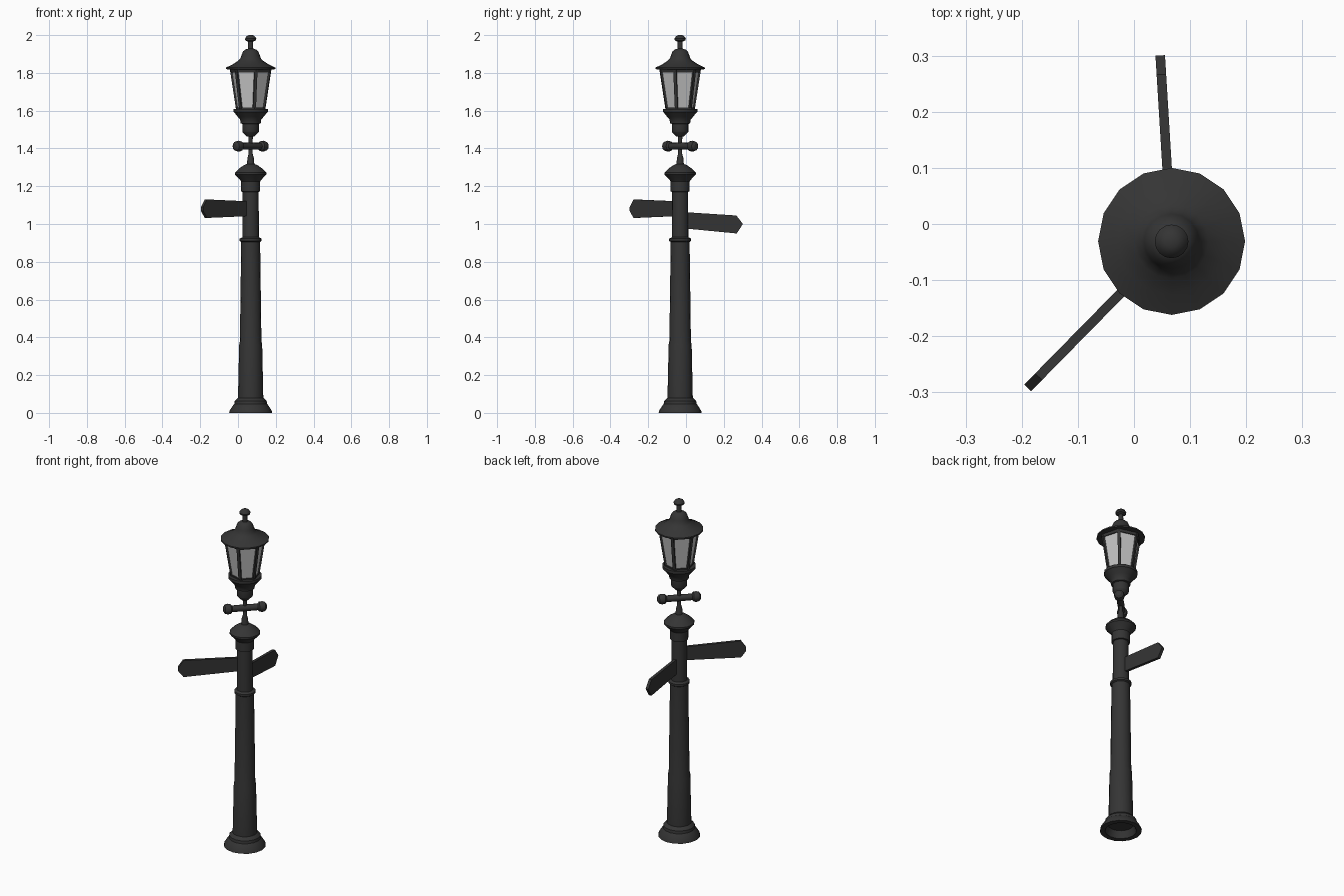
import bpy, bmesh, math
from mathutils import Vector, Matrix

if "Cube" in bpy.data.objects:
    bpy.data.objects.remove(bpy.data.objects["Cube"])

CX, CY = 0.067, -0.031          # post axis

def mat(name, c):
    m = bpy.data.materials.new(name)
    m.diffuse_color = (c, c, c, 1)
    m.use_nodes = True
    m.node_tree.nodes["Principled BSDF"].inputs["Base Color"].default_value = m.diffuse_color
    return m

IRON = mat("dark_iron", 0.035)
GLASS = mat("pale_glass", 0.56)

def finish(bm, name, material, smooth=None):
    bmesh.ops.recalc_face_normals(bm, faces=bm.faces)
    me = bpy.data.meshes.new(name)
    bm.to_mesh(me)
    bm.free()
    me.materials.append(material)
    ob = bpy.data.objects.new(name, me)
    bpy.context.collection.objects.link(ob)
    if smooth:
        bpy.ops.object.select_all(action='DESELECT')
        ob.select_set(True)
        bpy.context.view_layer.objects.active = ob
        bpy.ops.object.shade_smooth_by_angle(angle=math.radians(smooth))
    return ob

def revolve(name, profile, material=IRON, sides=16, start=0, smooth=35, xf=None):
    """Turn (radius, height) points about the post axis, or about xf's z axis."""
    bm = bmesh.new()
    rings = []
    for r, z in profile:
        rings.append([bm.verts.new((r * math.cos(start + 2 * math.pi * i / sides),
                                    r * math.sin(start + 2 * math.pi * i / sides), z))
                      for i in range(sides)])
    for a, b in zip(rings, rings[1:]):
        for i in range(sides):
            j = (i + 1) % sides
            bm.faces.new((a[i], a[j], b[j], b[i]))
    bm.faces.new(rings[0])
    bm.faces.new(rings[-1])
    bm.transform(xf or Matrix.Translation((CX, CY, 0)))
    return finish(bm, name, material, smooth)

# Base, hollow underneath
revolve("base", [(0.07, 0.04), (0.085, 0.0), (0.114, 0.0), (0.111, 0.012), (0.092, 0.042),
                 (0.087, 0.047), (0.085, 0.063), (0.07, 0.078), (0.066, 0.08)])
# Post shaft with ring and collar
revolve("post", [(0.067, 0.04), (0.067, 0.08), (0.061, 0.36), (0.057, 0.38), (0.05, 0.905),
                 (0.058, 0.91), (0.058, 0.922), (0.044, 0.93), (0.042, 1.17),
                 (0.05, 1.172), (0.05, 1.235)])
# Flared cap
revolve("post_cap", [(0.05, 1.225), (0.057, 1.235), (0.083, 1.262), (0.083, 1.272),
                     (0.062, 1.293), (0.038, 1.31), (0.02, 1.318)])
# Slim stem under the lantern
revolve("stem", [(0.02, 1.31), (0.017, 1.35), (0.011, 1.37), (0.011, 1.45),
                 (0.015, 1.48)], sides=12)

# Ladder bar on the diagonal, with knobs at both ends
half = [(0.019, 0.0), (0.018, 0.07), (0.027, 0.078), (0.029, 0.095), (0.025, 0.11), (0.012, 0.119)]
bar = [(r, -z) for r, z in reversed(half)] + half[1:]
rot = Vector((1, 1, 0)).to_track_quat('Z', 'Y').to_matrix().to_4x4()
revolve("ladder_bar", bar, sides=12, xf=Matrix.Translation((CX, CY, 1.412)) @ rot)

# Lantern cup
revolve("lantern_cup", [(0.02, 1.463), (0.042, 1.485), (0.044, 1.49), (0.044, 1.53),
                        (0.053, 1.533), (0.056, 1.553), (0.069, 1.568), (0.085, 1.588),
                        (0.091, 1.594), (0.091, 1.61)])
# Six-sided glass
A0 = math.radians(45)
revolve("lantern_glass", [(0.073, 1.605), (0.106, 1.818)], GLASS, 6, A0, None)
# Corner bars and rails of the lantern
for k in range(6):
    a = A0 + k * math.pi / 3
    d = Vector((math.cos(a), math.sin(a), 0))
    p = Vector((CX, CY, 1.6)) + d * 0.07
    q = Vector((CX, CY, 1.82)) + d * 0.105
    bm = bmesh.new()
    bmesh.ops.create_cube(bm, size=1)
    bm.transform(Matrix.Diagonal((0.014, 0.016, (q - p).length, 1)))
    bm.transform(Matrix.Translation((p + q) / 2) @ Matrix.Rotation(a, 4, 'Z')
                 @ Matrix.Rotation(math.atan2(0.035, 0.22), 4, 'Y'))
    finish(bm, "lantern_bar_%d" % k, IRON)
revolve("lantern_top_rail", [(0.11, 1.803), (0.114, 1.82)], sides=6, start=A0, smooth=None)
revolve("lantern_bottom_rail", [(0.08, 1.6), (0.082, 1.618)], sides=6, start=A0, smooth=None)

# Roof with dome, and finial
revolve("roof", [(0.115, 1.818), (0.131, 1.82), (0.131, 1.828), (0.095, 1.845),
                 (0.066, 1.864), (0.054, 1.876), (0.049, 1.892), (0.04, 1.914),
                 (0.028, 1.924), (0.014, 1.928)])
revolve("finial", [(0.014, 1.92), (0.013, 1.965), (0.028, 1.972), (0.03, 1.981),
                   (0.023, 1.993), (0.011, 2.0)])

# Pointed direction signs, outline in (distance from axis, height)
def sign(name, outline, angle, thick=0.017):
    bm = bmesh.new()
    f = bm.faces.new([bm.verts.new((u, -thick / 2, z)) for u, z in outline])
    r = bmesh.ops.extrude_face_region(bm, geom=[f])
    bmesh.ops.translate(bm, vec=(0, thick, 0),
                        verts=[v for v in r["geom"] if isinstance(v, bmesh.types.BMVert)])
    bm.transform(Matrix.Translation((CX, CY, 0)) @ Matrix.Rotation(math.radians(angle), 4, 'Z'))
    finish(bm, name, IRON)

sign("rear_sign", [(0.02, 1.063), (0.02, 0.977), (0.30, 0.95), (0.332, 1.0), (0.298, 1.045)], 93.5)
sign("front_sign", [(0.02, 1.12), (0.02, 1.042), (0.338, 1.032), (0.366, 1.068),
                    (0.366, 1.09), (0.338, 1.13)], 225.5)
